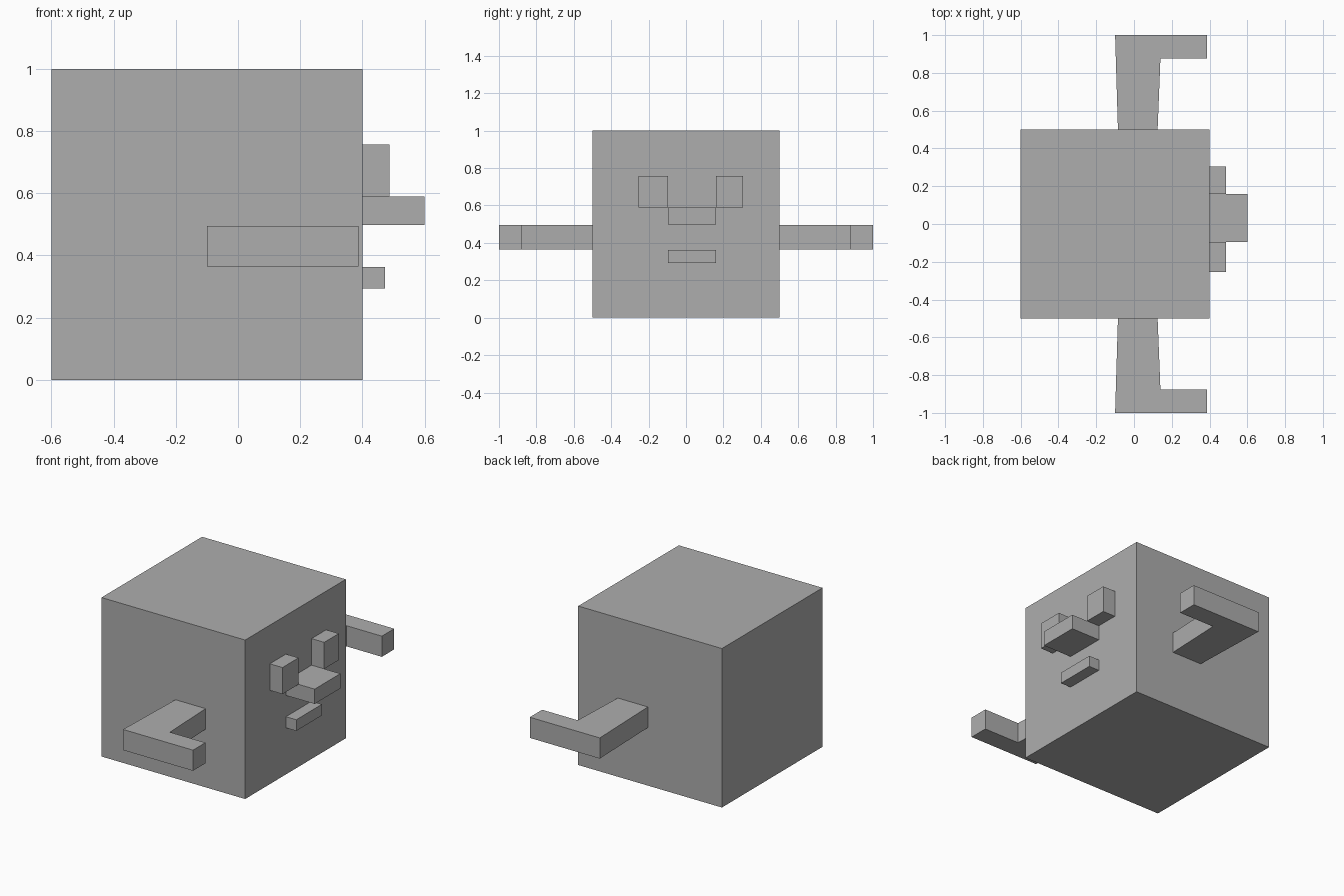
import bpy
import bmesh

default = bpy.data.objects.get("Cube")
if default:
    bpy.data.objects.remove(default, do_unlink=True)

# Single plain grey material
grey = bpy.data.materials.new("medium_grey")
grey.use_nodes = True
colour = (0.42, 0.42, 0.42, 1)
grey.diffuse_color = colour
for node in grey.node_tree.nodes:
    if node.type == 'BSDF_PRINCIPLED':
        node.inputs["Base Color"].default_value = colour


def prism(name, outline, z0, z1):
    """Extrude a flat xy outline from z0 up to z1."""
    bm = bmesh.new()
    base = bm.faces.new([bm.verts.new((x, y, z0)) for x, y in outline])
    result = bmesh.ops.extrude_face_region(bm, geom=[base])
    top = [v for v in result["geom"] if isinstance(v, bmesh.types.BMVert)]
    bmesh.ops.translate(bm, verts=top, vec=(0, 0, z1 - z0))
    bmesh.ops.recalc_face_normals(bm, faces=bm.faces)
    mesh = bpy.data.meshes.new(name)
    bm.to_mesh(mesh)
    bm.free()
    mesh.materials.append(grey)
    obj = bpy.data.objects.new(name, mesh)
    bpy.context.collection.objects.link(obj)


def box(name, x0, x1, y0, y1, z0, z1):
    prism(name, [(x0, y0), (x1, y0), (x1, y1), (x0, y1)], z0, z1)


# Cube body, with the face on its +x side
box("body", -0.6, 0.4, -0.5, 0.5, 0, 1)

# Facial features
box("right_eye", 0.4, 0.488, -0.255, -0.095, 0.59, 0.757)
box("left_eye", 0.4, 0.488, 0.16, 0.305, 0.59, 0.757)
box("nose", 0.4, 0.6, -0.095, 0.16, 0.497, 0.59)
box("mouth", 0.4, 0.472, -0.095, 0.16, 0.293, 0.363)

# Flared arms with forearms bent toward the face side
arm = [(-0.085, 0.5), (0.125, 0.5), (0.14, 0.877),
       (0.387, 0.877), (0.387, 1), (-0.1, 1)]
for name, side in (("right_arm", -1), ("left_arm", 1)):
    prism(name, [(x, y * side) for x, y in arm], 0.365, 0.495)
